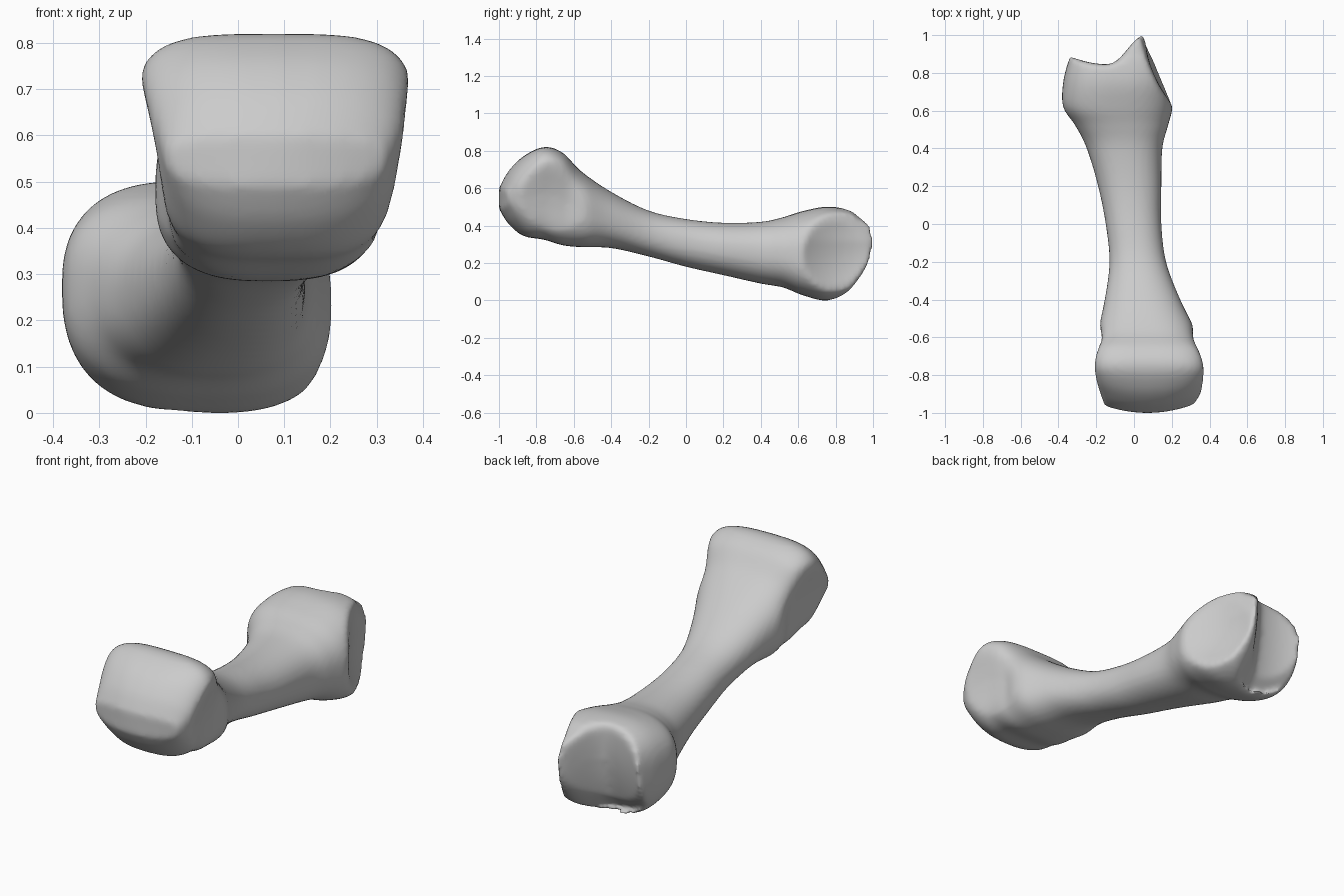
import bpy, bmesh
from math import cos, sin, pi, copysign

cube = bpy.data.objects.get("Cube")
if cube:
    bpy.data.objects.remove(cube, do_unlink=True)

SEGMENTS = 64
STEPS = 6

# Cross-sections along the bone: y, x min, x max, z min, z max, squareness
SECTIONS = [
    (-1.0, -.17, .33, .49, .60, 3),
    (-.95, -.18, .36, .41, .69, 3.4),
    (-.87, -.20, .37, .345, .77, 3.6),
    (-.76, -.21, .37, .325, .82, 3.6),
    (-.66, -.21, .36, .295, .79, 3.4),
    (-.56, -.19, .325, .285, .69, 2.8),
    (-.4, -.155, .245, .28, .58, 2.3),
    (-.2, -.13, .17, .235, .48, 2.2),
    (0, -.15, .145, .18, .435, 2.2),
    (.2, -.19, .145, .135, .415, 2.2),
    (.4, -.25, .15, .09, .42, 2.3),
    (.52, -.31, .18, .07, .445, 2.4),
    (.62, -.375, .205, .03, .475, 2.6),
    (.75, -.375, .21, 0, .5, 2.7),
    (.87, -.345, .18, .04, .485, 2.8),
    (.93, -.32, .14, .11, .45, 2.6),
    (1.0, -.27, .10, .2, .41, 2.4),
]


def clamp(v):
    return max(0, min(1, v))


def smooth(v):
    v = clamp(v)
    return v * v * (3 - 2 * v)


def spline(a, b, c, d, t):
    """Catmull-Rom blend of four values."""
    return b + t / 2 * (c - a + t * (2 * a - 5 * b + 4 * c - d + t * (3 * (b - c) + d - a)))


def dish(u, v, radius):
    return max(0, 1 - (u / radius) ** 2 - (v / radius) ** 2)


def shape(x, y, z):
    """Carve the joint surfaces into a point of the plain loft."""
    # Rounded front of the knuckle
    if y < -.7:
        y += .7 * (x - .07) ** 2 * smooth((-.7 - y) / .25)
    # Knuckle narrows downwards and has a shallow pit on each side
    head = smooth((-.5 - y) / .15)
    x += head * .16 * (x - .09) * (z - .62) / .25
    pit = .035 * dish(y + .69, z - .56, .19) * head
    if x > .22:
        x -= pit
    elif x < -.08:
        x += pit
    # Base leans down on its left side
    base = smooth((y - .4) / .2)
    z -= base * .07 * (x + .08) * (1 - 2 * abs(z - .25))
    # Slanted side facet meeting the end socket in a ridge
    if y > .55:
        limit = .045 + (1 - y) * .42 - .25 * max(0, z - .32)
        limit -= .03 * dish(y - .8, z - .25, .17)
        x = min(x, limit)
    # Hollow end socket
    if y > .8:
        socket = .885 + .115 * smooth((x + .13) / .18) - 1.8 * (z - .32) ** 2
        socket -= .045 * dish(x + .15, z - .28, .19)
        y = min(y, socket)
    return x, y, z


def outline(section, scale=1):
    y, x0, x1, z0, z1, n = section
    points = []
    for i in range(SEGMENTS):
        a = 2 * pi * i / SEGMENTS
        px = copysign(abs(cos(a)) ** (2 / n), cos(a)) * scale
        pz = copysign(abs(sin(a)) ** (2 / n), sin(a)) * scale
        points.append(((x0 + x1) / 2 + px * (x1 - x0) / 2, y,
                       (z0 + z1) / 2 + pz * (z1 - z0) / 2))
    return points


# Interpolated outlines, with shrinking rings closing each end
last = len(SECTIONS) - 1
shrink = [.1, .3, .5, .7, .85]
rings = [outline(SECTIONS[0], s) for s in shrink]
for i in range(last):
    near = [SECTIONS[max(0, min(last, i + k))] for k in (-1, 0, 1, 2)]
    for step in range(STEPS):
        rings.append(outline([spline(*v, step / STEPS) for v in zip(*near)]))
rings.append(outline(SECTIONS[last]))
rings += [outline(SECTIONS[last], s) for s in reversed(shrink)]

# Skin the rings
bm = bmesh.new()
loops = [[bm.verts.new(shape(*p)) for p in ring] for ring in rings]
for a, b in zip(loops, loops[1:]):
    for i in range(SEGMENTS):
        j = (i + 1) % SEGMENTS
        bm.faces.new((a[i], a[j], b[j], b[i]))
bm.faces.new(loops[0])
bm.faces.new(loops[-1])
bmesh.ops.recalc_face_normals(bm, faces=bm.faces)
mesh = bpy.data.meshes.new("bone")
bm.to_mesh(mesh)
bm.free()
bone = bpy.data.objects.new("bone", mesh)
bpy.context.collection.objects.link(bone)

# Even out the surface
remesh = bone.modifiers.new("even_surface", 'REMESH')
remesh.mode = 'VOXEL'
remesh.voxel_size = .014
remesh.use_smooth_shade = True
soften = bone.modifiers.new("soften", 'SMOOTH')
soften.factor = .5
soften.iterations = 5

# Single plain grey
grey = bpy.data.materials.new("bone_grey")
grey.use_nodes = True
colour = (.6, .6, .6, 1)
grey.diffuse_color = colour
shader = grey.node_tree.nodes["Principled BSDF"]
shader.inputs["Base Color"].default_value = colour
shader.inputs["Roughness"].default_value = .7
mesh.materials.append(grey)

bpy.context.view_layer.objects.active = bone
bone.select_set(True)
bpy.ops.object.shade_smooth()
